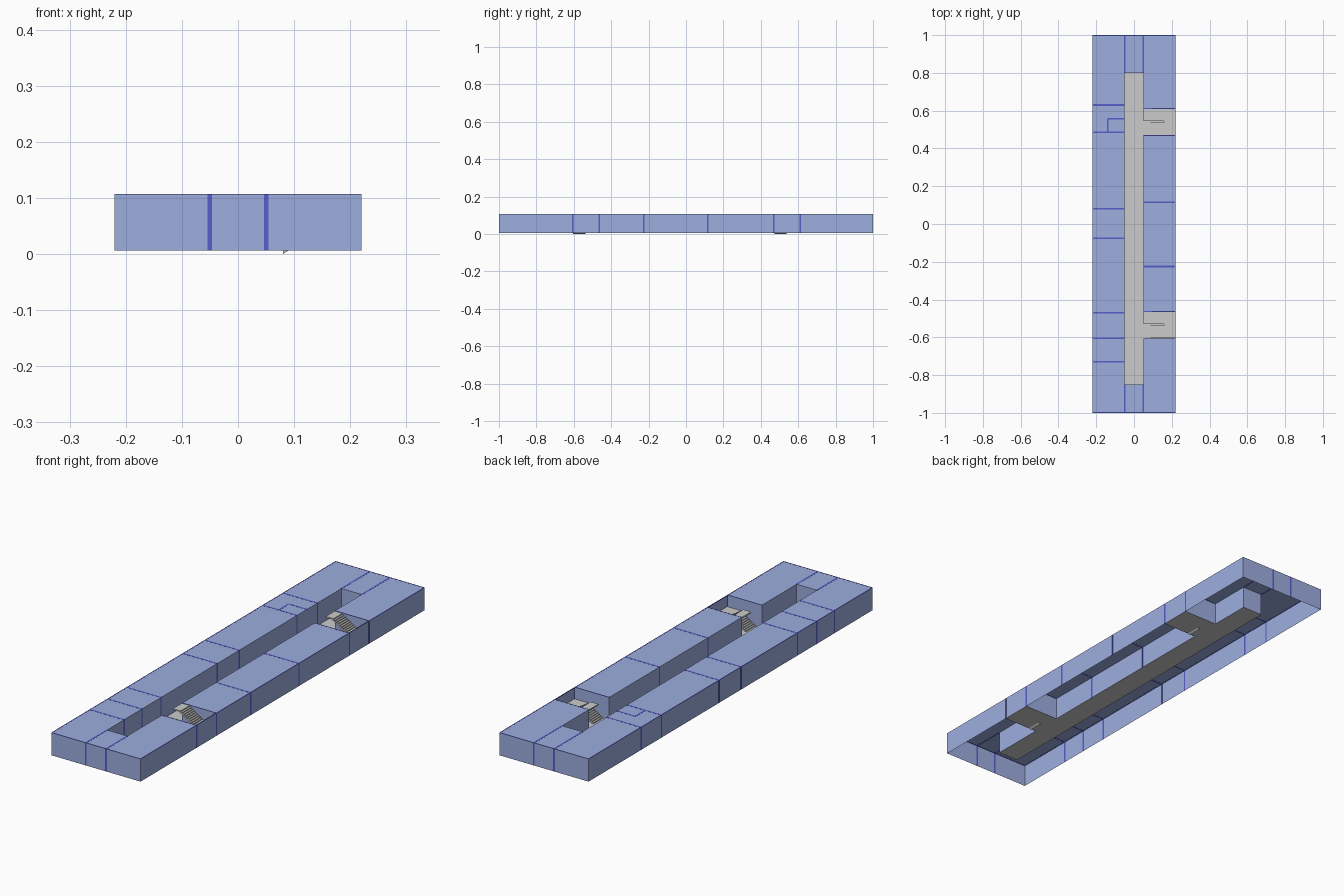
import bpy, bmesh

if "Cube" in bpy.data.objects:
    bpy.data.objects.remove(bpy.data.objects["Cube"])

BLUE = (0.34, 0.42, 0.74, 1)
LINE = (0.10, 0.11, 0.60, 1)
Z0, Z1 = 0.006, 0.1065          # bottom and top of the shell
W, L, C = 0.22, 1.0, 0.05       # half width, half length, half corridor
S, N = -0.85, 0.80              # corridor ends
BAYS = [(-0.605, -0.465), (0.47, 0.61)]   # stair bays


def material(name, color):
    m = bpy.data.materials.new(name)
    m.diffuse_color = color
    m.use_nodes = True
    m.node_tree.nodes["Principled BSDF"].inputs["Base Color"].default_value = m.diffuse_color
    return m


def finish(bm, name, mat=None):
    mesh = bpy.data.meshes.new(name)
    bm.to_mesh(mesh)
    bm.free()
    ob = bpy.data.objects.new(name, mesh)
    bpy.context.collection.objects.link(ob)
    if mat:
        mesh.materials.append(mat)
    return ob


def face(bm, pts):
    return bm.faces.new([bm.verts.new(p) for p in pts])


def flat(bm, x0, x1, y0, y1, z):
    face(bm, [(x0, y0, z), (x1, y0, z), (x1, y1, z), (x0, y1, z)])


def wall_loop(bm, pts):
    for (ax, ay), (bx, by) in zip(pts, pts[1:] + pts[:1]):
        face(bm, [(ax, ay, Z0), (bx, by, Z0), (bx, by, Z1), (ax, ay, Z1)])


def box(bm, x0, x1, y0, y1, z0, z1):
    vs = bmesh.ops.create_cube(bm, size=1)["verts"]
    for v in vs:
        v.co = (x1 if v.co.x > 0 else x0, y1 if v.co.y > 0 else y0, z1 if v.co.z > 0 else z0)


blue, line = material("room_blue", BLUE), material("line_blue", LINE)

# outer walls and corridor walls
outer = [(-W, -L), (W, -L), (W, L), (-W, L)]
inner = [(-C, N), (-C, S), (C, S)]
for a, b in BAYS:
    inner += [(C, a), (W, a), (W, b), (C, b)]
inner += [(C, N)]
bm = bmesh.new()
wall_loop(bm, outer)
# the bay ends share the outer wall, so skip those segments
for (ax, ay), (bx, by) in zip(inner, inner[1:] + inner[:1]):
    if not (ax == W and bx == W):
        face(bm, [(ax, ay, Z0), (bx, by, Z0), (bx, by, Z1), (ax, ay, Z1)])
finish(bm, "room_walls", blue)

# roofs of the rooms
bm = bmesh.new()
flat(bm, -W, -C, -L, L, Z1)
flat(bm, -C, C, -L, S, Z1)
flat(bm, -C, C, N, L, Z1)
edges = [-L, *BAYS[0], *BAYS[1], L]
for a, b in zip(edges[::2], edges[1::2]):
    flat(bm, C, W, a, b, Z1)
finish(bm, "room_roofs", blue)

# corridor and stair bay floor
bm = bmesh.new()
flat(bm, -C, C, S, N, Z0)
for a, b in BAYS:
    flat(bm, C, W, a, b, Z0)
finish(bm, "corridor_floor")

# room dividing lines on roofs and walls
T, H = 0.0004, 0.004            # half thickness, half line width
bm = bmesh.new()


def roof_line(x0, x1, y0, y1):
    box(bm, x0, x1, y0, y1, Z1 - T, Z1 + T)


def wall_line(x, y, along_y):
    dx, dy = (T, H) if along_y else (H, T)
    box(bm, x - dx, x + dx, y - dy, y + dy, Z0, Z1)


for side, ys in ((-1, [0.63, 0.487, 0.08, -0.075, -0.47, -0.605, -0.73]), (1, [0.115, -0.225])):
    for y in ys:
        x0, x1 = sorted((side * C, side * W))
        roof_line(x0, x1, y - H, y + H)
        wall_line(side * W, y, True)
        wall_line(side * C, y, True)
for a, b in BAYS:
    for y in (a, b):
        wall_line(W, y, True)
        roof_line(C, W, y - H, y) if y == a else roof_line(C, W, y, y + H)
for x in (-C, C):
    for a, b in ((-L, S), (N, L)):
        roof_line(x - H, x + H, a, b)
    for y in (-L, L):
        wall_line(x, y, False)
# small closet outline
roof_line(-0.14 - H, -0.14 + H, 0.487, 0.557)
roof_line(-0.14, -C, 0.553, 0.561)
# border
for x in (-W, W - H):
    roof_line(x, x + H, -L, L)
for y in (-L, L - H):
    roof_line(-W, W, y, y + H)
finish(bm, "room_lines", line)


# dogleg stairs: one flight up to the landing, one back to the top
STEPS, RUN, X0, X1 = 10, 0.08, 0.08, 0.16
ZM, ZT = 0.056, 0.106


def flight(name, xs, direction, z0, z1, y0, y1):
    dx, dz = direction * RUN / STEPS, (z1 - z0) / STEPS
    pts = [(xs, z0)]
    for i in range(STEPS):
        pts += [(xs + i * dx, z0 + (i + 1) * dz), (xs + (i + 1) * dx, z0 + (i + 1) * dz)]
    pts += [(xs + direction * RUN, z1 - 0.006), (xs, max(z0 - 0.006, 0))]
    b = bmesh.new()
    f = face(b, [(x, y0, z) for x, z in pts])
    ext = bmesh.ops.extrude_face_region(b, geom=[f])["geom"]
    bmesh.ops.translate(b, vec=(0, y1 - y0, 0), verts=[v for v in ext if isinstance(v, bmesh.types.BMVert)])
    bmesh.ops.recalc_face_normals(b, faces=b.faces)
    finish(b, name)


for (a, b), tag in zip(BAYS, ("front", "back")):
    m = (a + b) / 2 + 0.002
    flight(tag + "_lower_flight", X0, 1, Z0, ZM, a + 0.002, m - 0.005)
    flight(tag + "_upper_flight", X1, -1, ZM, ZT, m + 0.004, b - 0.002)
    bm = bmesh.new()
    box(bm, X1, W - 0.001, a + 0.002, b - 0.002, ZM - 0.006, ZM)
    box(bm, C, X0, m + 0.004, b - 0.002, ZT - 0.006, ZT)
    finish(bm, tag + "_stair_landings")
